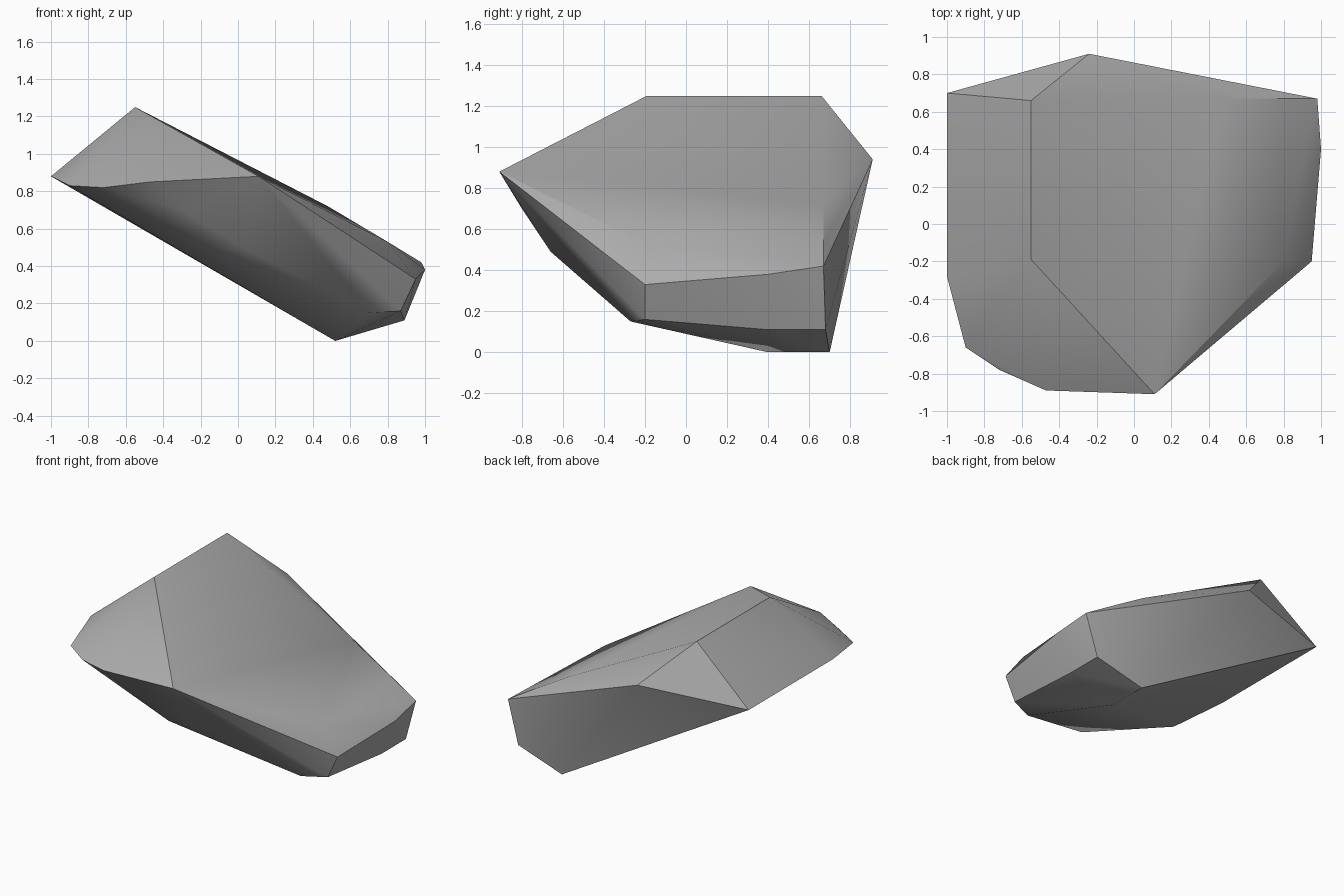
import bpy
import bmesh
import math

cube = bpy.data.objects.get("Cube")
if cube:
    bpy.data.objects.remove(cube, do_unlink=True)

# Stone colour
stone = bpy.data.materials.new("stone grey")
stone.use_nodes = True
grey = (0.42, 0.42, 0.42, 1)
stone.diffuse_color = grey
stone.node_tree.nodes["Principled BSDF"].inputs["Base Color"].default_value = grey

# Corners of the tilted slab
ridge = [(-0.55, 0.66, 1.25), (-0.55, -0.19, 1.25)]
back_rim = [(-0.24, 0.91, 0.94), (-1, 0.70, 0.88)]
front_rim = [(-1, -0.28, 0.88), (-0.9, -0.66, 0.83), (-0.72, -0.78, 0.82),
             (-0.47, -0.89, 0.85), (0.11, -0.91, 0.88)]
top_slope = [(0.48, 0.67, 0.72), (0.8, 0.67, 0.53), (0.8, -0.2, 0.53)]
low_end = [(0.98, 0.67, 0.42), (1, 0.4, 0.38), (0.95, -0.2, 0.33),
           (0.87, -0.2, 0.16), (0.89, 0.4, 0.11), (0.89, 0.68, 0.11)]
underside = [(0.52, 0.4, 0), (0.52, 0.7, 0), (0.7, -0.27, 0.15),
             (0.05, -0.66, 0.49), (-0.1, -0.66, 0.49), (-0.3, -0.8, 0.7)]

# Wrap the corners in a chiselled convex skin
bm = bmesh.new()
for corner in ridge + back_rim + front_rim + top_slope + low_end + underside:
    bm.verts.new(corner)
hull = bmesh.ops.convex_hull(bm, input=bm.verts)
loose = [v for v in bm.verts if not v.link_faces]
bmesh.ops.delete(bm, geom=loose, context='VERTS')
bmesh.ops.dissolve_limit(bm, angle_limit=math.radians(1),
                         verts=bm.verts, edges=bm.edges)
bmesh.ops.recalc_face_normals(bm, faces=bm.faces)
mesh = bpy.data.meshes.new("rock")
bm.to_mesh(mesh)
bm.free()
mesh.materials.append(stone)

rock = bpy.data.objects.new("rock", mesh)
bpy.context.collection.objects.link(rock)
bpy.ops.object.select_all(action='DESELECT')
rock.select_set(True)
bpy.context.view_layer.objects.active = rock
bpy.ops.object.shade_smooth_by_angle(angle=math.radians(30))
